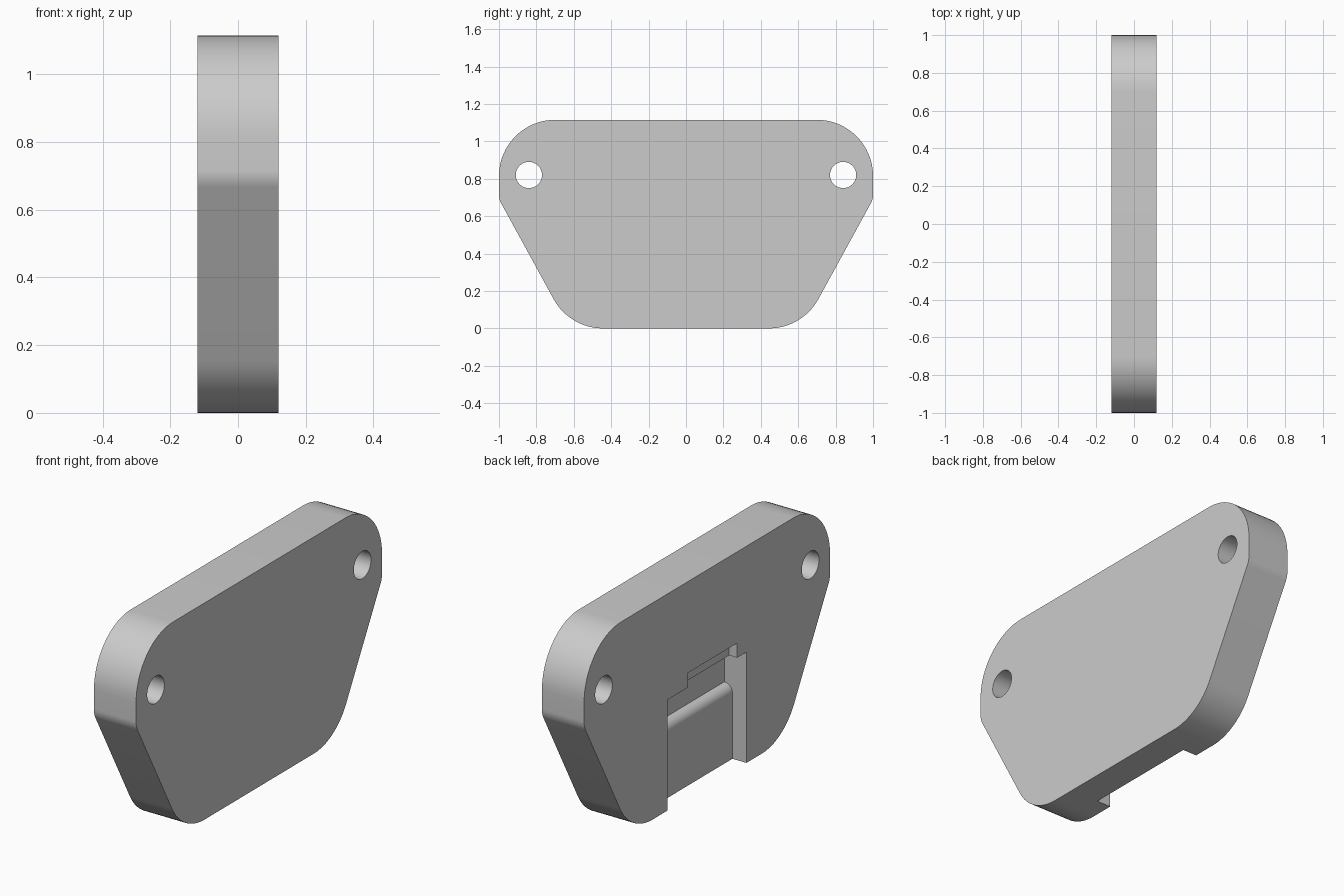
import bpy
import bmesh
import math
from mathutils import Vector

old = bpy.data.objects.get("Cube")
if old:
    bpy.data.objects.remove(old, do_unlink=True)

HALF = 0.12      # half thickness of the plate
SEGS = 16        # segments per rounded corner

COLOUR = (0.6, 0.6, 0.6, 1)
grey = bpy.data.materials.new("plain grey")
grey.use_nodes = True
grey.diffuse_color = COLOUR
grey.node_tree.nodes["Principled BSDF"].inputs["Base Color"].default_value = COLOUR


def prism(name, points, sweep):
    """Closed outline swept along a vector."""
    bm = bmesh.new()
    face = bm.faces.new([bm.verts.new(p) for p in points])
    new = bmesh.ops.extrude_face_region(bm, geom=[face])["geom"]
    bmesh.ops.translate(bm, vec=Vector(sweep),
                        verts=[g for g in new if isinstance(g, bmesh.types.BMVert)])
    bmesh.ops.recalc_face_normals(bm, faces=bm.faces)
    mesh = bpy.data.meshes.new(name)
    bm.to_mesh(mesh)
    bm.free()
    mesh.materials.append(grey)
    obj = bpy.data.objects.new(name, mesh)
    bpy.context.collection.objects.link(obj)
    return obj


def rounded(corners):
    """Replace each (y, z, radius) corner by an arc."""
    result = []
    for i, (y, z, r) in enumerate(corners):
        p = Vector((y, z))
        u = (Vector(corners[i - 1][:2]) - p).normalized()
        v = (Vector(corners[(i + 1) % len(corners)][:2]) - p).normalized()
        half = u.angle(v) / 2
        centre = p + (u + v).normalized() * r / math.sin(half)
        start = (p + u * r / math.tan(half) - centre).normalized()
        end = (p + v * r / math.tan(half) - centre).normalized()
        result += [centre + start.slerp(end, k / SEGS) * r for k in range(SEGS + 1)]
    return result


def cut(target, cutter):
    mod = target.modifiers.new("cut", "BOOLEAN")
    mod.operation = "DIFFERENCE"
    mod.solver = "EXACT"
    mod.object = cutter
    bpy.context.view_layer.objects.active = target
    bpy.ops.object.modifier_apply(modifier=mod.name)
    bpy.data.objects.remove(cutter, do_unlink=True)


# Plate with rounded corners, symmetric across y
side = [(0.622, 0, 0.3), (1, 0.69, 0.1), (1, 1.115, 0.3)]
corners = side + [(-y, z, r) for y, z, r in reversed(side)]
plate = prism("cover_plate", [(-HALF, p.x, p.y) for p in rounded(corners)], (2 * HALF, 0, 0))

# Two screw holes
for y in (-0.84, 0.84):
    ring = [2 * math.pi * k / 48 for k in range(48)]
    cut(plate, prism("hole_cutter",
                     [(-0.3, y + 0.07 * math.cos(a), 0.82 + 0.07 * math.sin(a)) for a in ring],
                     (0.6, 0, 0)))

# Pocket open at the bottom, with a rounded step up to a deeper groove
floor, deep, r, step = -0.04, 0.006, 0.046, 0.338
arc = [k * math.pi / 2 / SEGS for k in range(SEGS + 1)]
profile = [(-0.3, -0.1), (floor, -0.1)]
profile += [(deep - r * math.cos(a), step + r * math.sin(a)) for a in arc]
profile += [(deep, 0.57), (-0.3, 0.57)]
cut(plate, prism("pocket_cutter", [(x, -0.32, z) for x, z in profile], (0, 0.64, 0)))

# Shallow off-centre notch above the pocket
notch = [(-0.3, 0.5), (-0.074, 0.5), (-0.074, 0.645), (-0.3, 0.645)]
cut(plate, prism("notch_cutter", [(x, -0.245, z) for x, z in notch], (0, 0.4, 0)))

# Smooth arcs, crisp edges
bpy.ops.object.select_all(action="DESELECT")
plate.select_set(True)
bpy.context.view_layer.objects.active = plate
bpy.ops.object.shade_smooth_by_angle(angle=math.radians(25))
